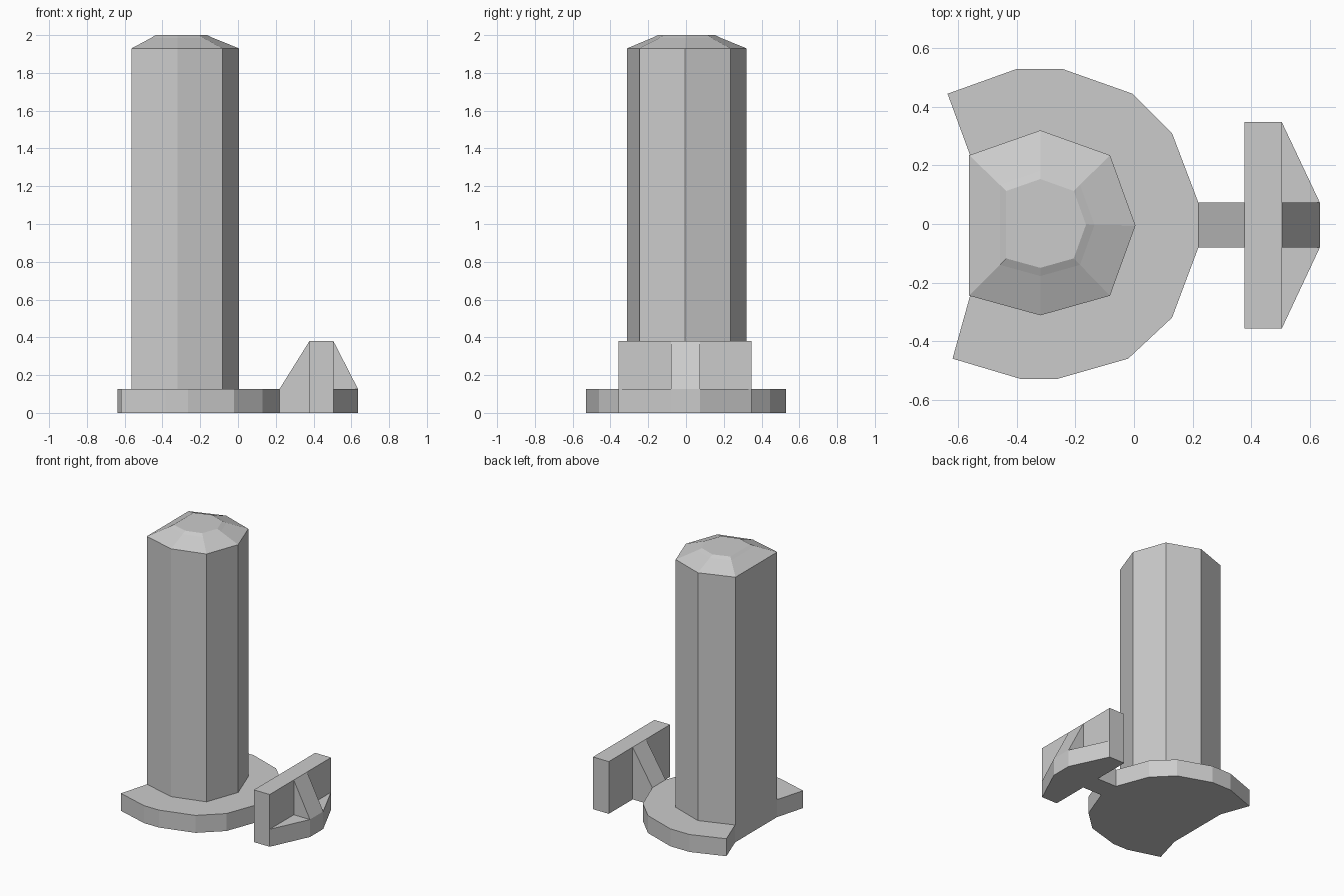
import bpy
from mathutils import Vector

if "Cube" in bpy.data.objects:
    bpy.data.objects.remove(bpy.data.objects["Cube"])


def make_mesh(name, verts, faces):
    mesh = bpy.data.meshes.new(name)
    mesh.from_pydata(verts, [], faces)
    mesh.update()
    obj = bpy.data.objects.new(name, mesh)
    bpy.context.collection.objects.link(obj)
    return obj


def loft(name, rings):
    """Join equal-length counter-clockwise rings and cap both ends."""
    n = len(rings[0])
    verts = [v for ring in rings for v in ring]
    faces = [tuple(reversed(range(n))), tuple(range(len(verts) - n, len(verts)))]
    for k in range(len(rings) - 1):
        a, b = k * n, (k + 1) * n
        for i in range(n):
            j = (i + 1) % n
            faces.append((a + i, a + j, b + j, b + i))
    return make_mesh(name, verts, faces)


def prism(name, outline, z0, z1):
    return loft(name, [[(x, y, z) for x, y in outline] for z in (z0, z1)])


def rib(name, profile, y0, y1):
    """Extrude a side profile (x, z) along y."""
    return loft(name, [[(x, y, z) for x, z in profile] for y in (y1, y0)])


BASE_H, PLATE_H = 0.127, 0.38

# Rounded base slab, notched behind the column
base = [(-0.56, 0.235), (-0.56, -0.245), (-0.62, -0.46), (-0.385, -0.53),
        (-0.265, -0.53), (-0.02, -0.46), (0.13, -0.32), (0.22, -0.08),
        (0.22, 0.073), (0.13, 0.31), (-0.005, 0.445), (-0.245, 0.53),
        (-0.40, 0.53), (-0.637, 0.445)]
prism("base", base, 0, BASE_H)

# Seven-sided column with a shallow faceted cap
column = [(-0.563, 0.235), (-0.563, -0.245), (-0.32, -0.312), (-0.082, -0.245),
          (0.005, -0.005), (-0.082, 0.235), (-0.32, 0.32)]
centre = Vector((-0.32, 0.0))
rings = []
for scale, z in ((1, BASE_H), (1, 1.93), (0.57, 1.986), (0.48, 2.0)):
    ring = [centre + (Vector(p) - centre) * scale for p in column]
    rings.append([(p.x, p.y, z) for p in ring])
loft("column", rings)

# Upright cross plate
prism("cross_plate", [(0.378, -0.357), (0.505, -0.357), (0.505, 0.348),
                      (0.378, 0.348)], 0, PLATE_H)

# Tapered toe in front of the plate
prism("toe", [(0.505, -0.357), (0.635, -0.08), (0.635, 0.073),
              (0.505, 0.348)], 0, BASE_H)

# Sloping ribs on both sides of the plate
rib("inner_rib", [(0.22, 0), (0.378, 0), (0.378, PLATE_H), (0.22, BASE_H)],
    -0.08, 0.073)
rib("outer_rib", [(0.505, BASE_H), (0.635, BASE_H), (0.505, PLATE_H)],
    -0.08, 0.073)
